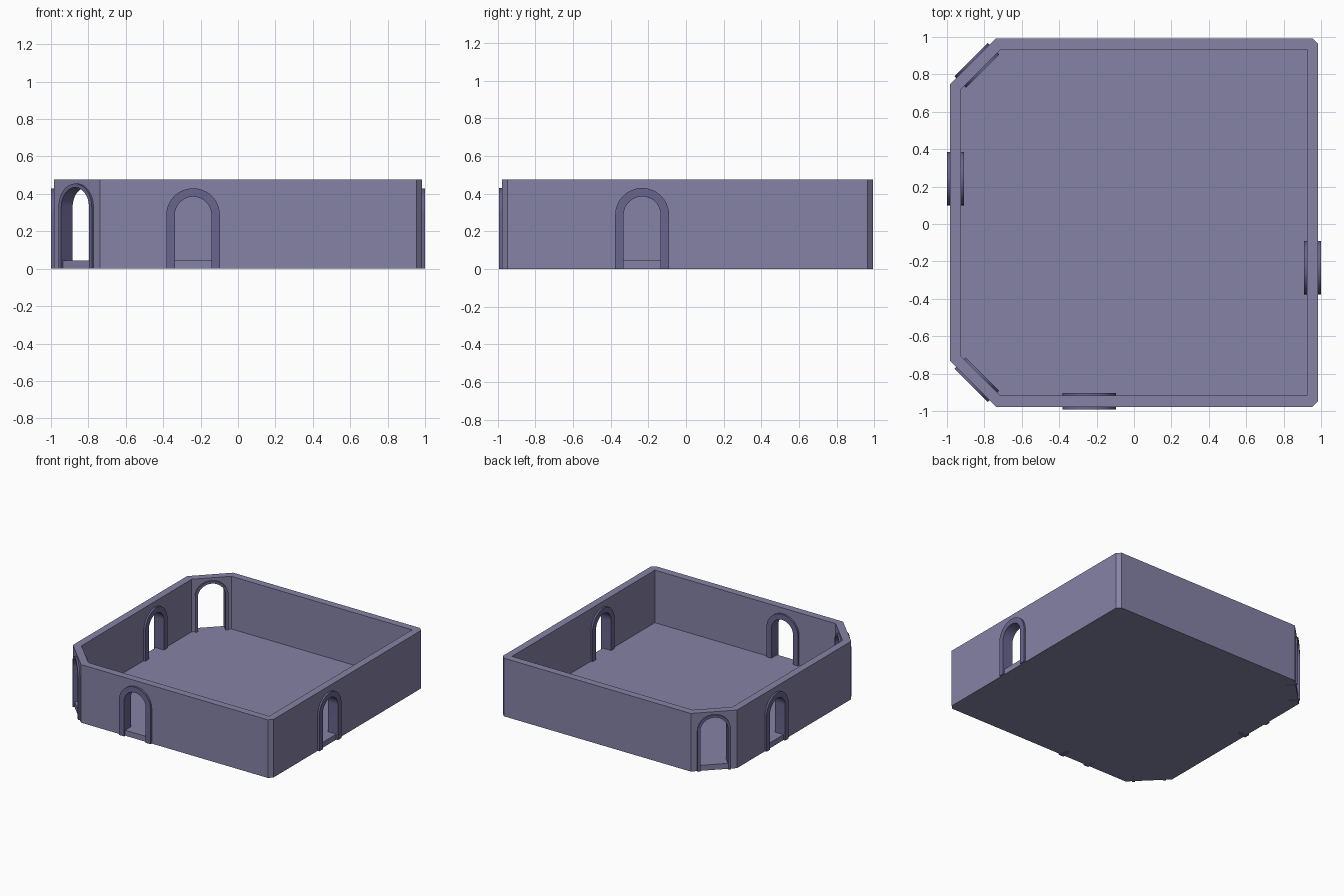
import bpy, bmesh, math
from mathutils import Matrix

if "Cube" in bpy.data.objects:
    bpy.data.objects.remove(bpy.data.objects["Cube"])

WX, Y0, Y1 = 0.985, -0.9775, 0.9925      # outer wall faces
H, T, FLOOR = 0.476, 0.06, 0.045         # wall height, wall thickness, floor level
BIG, SMALL = 0.2465, 0.03                # corner chamfers, left and right
YC = (Y0 + Y1) / 2


def material(name, rgb):
    m = bpy.data.materials.new(name)
    m.diffuse_color = (*rgb, 1)
    m.use_nodes = True
    m.node_tree.nodes["Principled BSDF"].inputs["Base Color"].default_value = m.diffuse_color
    return m


wall_mat = material("wall_purple", (0.24, 0.225, 0.38))
frame_mat = material("frame_purple", (0.14, 0.13, 0.27))


def prism(name, profile, depth, matrix, mat=None):
    """Extrude a flat outline along its normal and place it."""
    bm = bmesh.new()
    face = bm.faces.new([bm.verts.new((x, y, 0)) for x, y in profile])
    ext = bmesh.ops.extrude_face_region(bm, geom=[face])
    top = [v for v in ext["geom"] if isinstance(v, bmesh.types.BMVert)]
    bmesh.ops.translate(bm, verts=top, vec=(0, 0, depth))
    bmesh.ops.recalc_face_normals(bm, faces=bm.faces)
    bm.transform(matrix)
    me = bpy.data.meshes.new(name)
    bm.to_mesh(me)
    bm.free()
    ob = bpy.data.objects.new(name, me)
    bpy.context.collection.objects.link(ob)
    if mat:
        me.materials.append(mat)
    return ob


def arch(r, spring, base, n=24):
    """Open arch path from the right foot over the top to the left foot."""
    arc = [(r * math.cos(math.pi * i / n), spring + r * math.sin(math.pi * i / n))
           for i in range(n + 1)]
    return [(r, base)] + arc + [(-r, base)]


def cut(target, cutter):
    mod = target.modifiers.new("cut", 'BOOLEAN')
    mod.operation, mod.solver, mod.object = 'DIFFERENCE', 'EXACT', cutter
    bpy.context.view_layer.objects.active = target
    bpy.ops.object.modifier_apply(modifier=mod.name)
    bpy.data.objects.remove(cutter)


# Room shell: chamfered block hollowed out down to the floor
outline = [(-WX + BIG, Y0), (WX - SMALL, Y0), (WX, Y0 + SMALL), (WX, Y1 - SMALL),
           (WX - SMALL, Y1), (-WX + BIG, Y1), (-WX, Y1 - BIG), (-WX, Y0 + BIG)]
room = prism("room_shell", outline, H, Matrix(), wall_mat)
ix, iy0, iy1 = WX - T, Y0 + T, Y1 - T
c = BIG - T * (2 - math.sqrt(2))
inner = [(-ix + c, iy0), (ix, iy0), (ix, iy1), (-ix + c, iy1), (-ix, iy1 - c), (-ix, iy0 + c)]
cut(room, prism("cavity", inner, H, Matrix.Translation((0, 0, FLOOR))))

# Doorways: name, x, y, heading, outer radius, ring width, top height, projection
s = T / 2
d = BIG / 2 + s * math.sqrt(0.5)
doors = [
    ("front_door_frame", -0.24, Y0 + s, 0, 0.143, 0.045, 0.43, 0.015),
    ("right_door_frame", WX - s, -0.233, 90, 0.143, 0.045, 0.43, 0.015),
    ("left_door_frame", -WX + s, 0.243, 90, 0.143, 0.045, 0.43, 0.015),
    ("front_corner_door_frame", -WX + d, Y0 + d, -45, 0.126, 0.021, 0.455, 0.013),
    ("back_corner_door_frame", -WX + d, Y1 - d, 45, 0.126, 0.021, 0.455, 0.013),
]
for name, x, y, angle, r, ring, top, proj in doors:
    place = (Matrix.Translation((x, y, 0)) @ Matrix.Rotation(math.radians(angle), 4, 'Z')
             @ Matrix.Rotation(math.pi / 2, 4, 'X'))
    spring = top - r
    # opening cut hidden inside the frame ring
    cut(room, prism("opening", arch(r - ring / 2, spring, FLOOR), 0.2,
                    place @ Matrix.Translation((0, 0, -0.1))))
    # arched frame through the wall
    depth = T + 2 * proj
    path = arch(r, spring, 0) + arch(r - ring, spring, 0)[::-1]
    frame = prism(name, path, depth, place @ Matrix.Translation((0, 0, -depth / 2)), frame_mat)
    bpy.ops.object.select_all(action='DESELECT')
    frame.select_set(True)
    bpy.context.view_layer.objects.active = frame
    bpy.ops.object.shade_smooth_by_angle(angle=math.radians(30))
